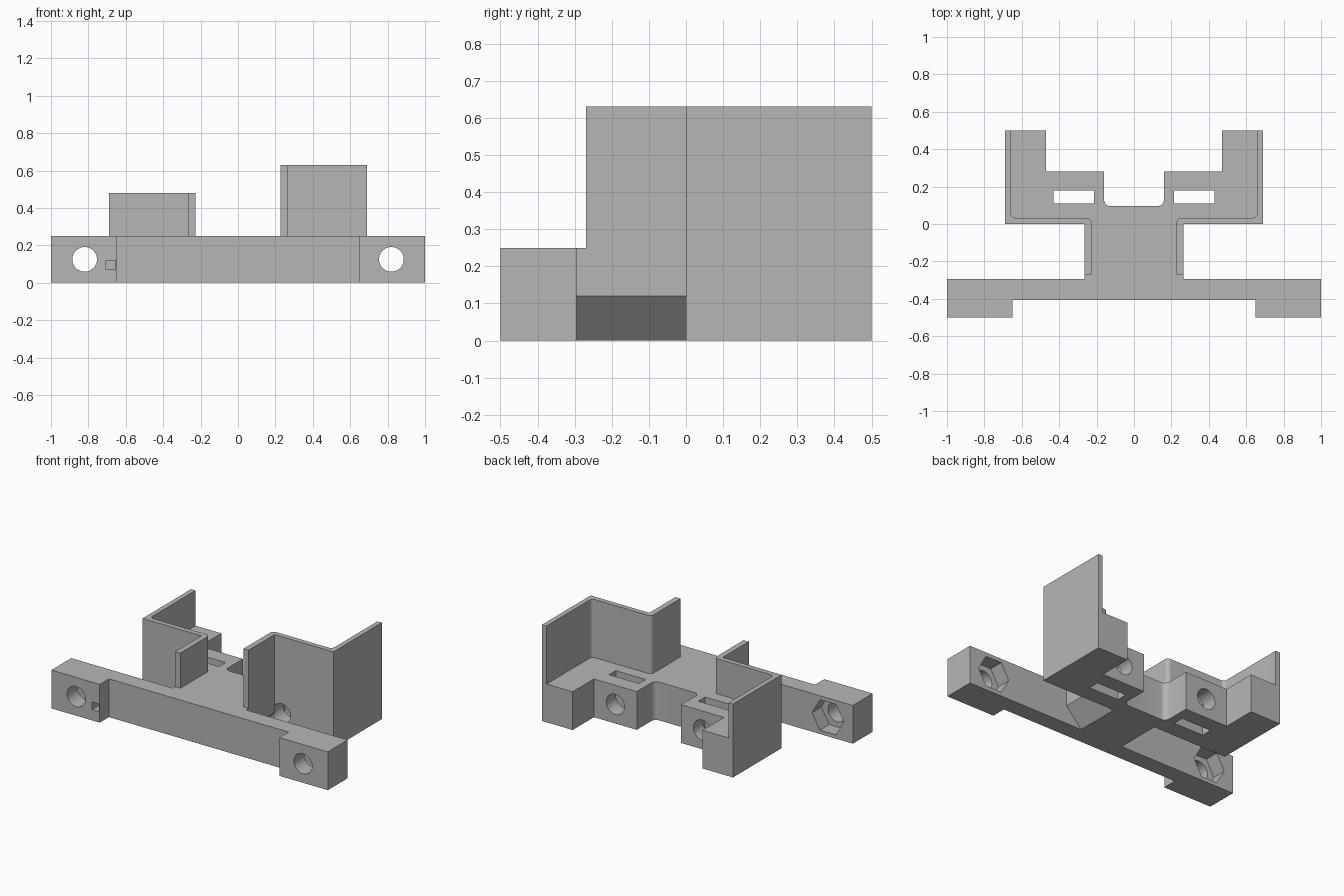
import bpy, bmesh, math
from mathutils import Vector, Matrix

cube = bpy.data.objects.get("Cube")
if cube:
    bpy.data.objects.remove(cube, do_unlink=True)

GREY = (0.47, 0.47, 0.47, 1)
grey = bpy.data.materials.new("plain_grey")
grey.use_nodes = True
grey.diffuse_color = GREY
grey.node_tree.nodes["Principled BSDF"].inputs["Base Color"].default_value = GREY

DECK = 0.25        # height of the base parts
MID = DECK / 2     # height of the screw holes


def finish(name, bm):
    bmesh.ops.recalc_face_normals(bm, faces=bm.faces[:])
    mesh = bpy.data.meshes.new(name)
    bm.to_mesh(mesh)
    bm.free()
    mesh.materials.append(grey)
    obj = bpy.data.objects.new(name, mesh)
    bpy.context.collection.objects.link(obj)
    return obj


def prism(name, outline, start, end, axis="z", rounded=(), radius=0.03):
    """Extrude an outline along z (x, y points) or y (x, z points)."""
    def place(a, b):
        return Vector((a, b, start)) if axis == "z" else Vector((a, start, b))
    step = Vector((0, 0, end - start)) if axis == "z" else Vector((0, end - start, 0))
    bm = bmesh.new()
    face = bm.faces.new([bm.verts.new(place(*p)) for p in outline])
    new = bmesh.ops.extrude_face_region(bm, geom=[face])["geom"]
    bmesh.ops.translate(bm, vec=step, verts=[v for v in new if isinstance(v, bmesh.types.BMVert)])
    corners = []
    for edge in bm.edges:
        a, b = edge.verts[0].co, edge.verts[1].co
        if abs((a - b).normalized().dot(step.normalized())) > 0.99:
            if any((a.xy - Vector(p)).length < 0.001 for p in rounded):
                corners.append(edge)
    if corners:
        bmesh.ops.bevel(bm, geom=corners, offset=radius, segments=6,
                        profile=0.5, affect="EDGES")
    return finish(name, bm)


def box(name, x0, x1, y0, y1, z0, z1):
    return prism(name, [(x0, y0), (x1, y0), (x1, y1), (x0, y1)], z0, z1)


def bore(name, x, radius, y0, y1, sides=40):
    ring = [(x + radius * math.cos(math.tau * i / sides),
             MID + radius * math.sin(math.tau * i / sides)) for i in range(sides)]
    return prism(name, ring, y0, y1, axis="y")


def cut(target, cutters):
    for cutter in cutters:
        cutter.hide_render = True
        mod = target.modifiers.new("cut", "BOOLEAN")
        mod.operation = "DIFFERENCE"
        mod.solver = "EXACT"
        mod.object = cutter
    bpy.context.view_layer.update()
    graph = bpy.context.evaluated_depsgraph_get()
    mesh = bpy.data.meshes.new_from_object(target.evaluated_get(graph))
    target.modifiers.clear()
    target.data = mesh
    for cutter in cutters:
        bpy.data.objects.remove(cutter, do_unlink=True)


def both_sides(half):
    """Close a right-hand outline with its mirror image."""
    return half + [(-x, y) for x, y in reversed(half)]


# Front bar with thick ends, screw holes, nut pockets and a small square pocket
front_bar = prism("front_bar", both_sides(
    [(0.65, -0.405), (0.65, -0.5), (1, -0.5), (1, -0.295)]), 0, DECK)
cutters = [box("square_pocket", -0.705, -0.655, -0.55, -0.42, 0.07, 0.12)]
for side in (-1, 1):
    cutters.append(bore("screw_hole", side * 0.82, 0.066, -0.6, -0.2))
    cutters.append(bore("nut_pocket", side * 0.82, 0.115, -0.39, -0.2, sides=6))
cut(front_bar, cutters)

# Neck with its lower corners sloped inward
neck = prism("neck", both_sides([(0.155, 0), (0.265, 0.12), (0.265, DECK)]),
             -0.295, 0, axis="y")

# Rear plate with a rounded notch, two arms, nut slots and screw holes
rear_plate = prism("rear_plate", both_sides(
    [(0.69, 0), (0.69, 0.5), (0.47, 0.5), (0.47, 0.28), (0.16, 0.28), (0.16, 0.095)]),
    0, DECK, rounded=[(0.16, 0.095), (-0.16, 0.095)], radius=0.035)
cutters = []
for side in (-1, 1):
    x0, x1 = sorted((side * 0.215, side * 0.43))
    cutters.append(box("nut_slot", x0, x1, 0.11, 0.18, -0.1, DECK + 0.1))
    cutters.append(bore("rear_hole", side * 0.315, 0.066, -0.1, 0.4))
cut(rear_plate, cutters)

# Thin stepped walls on the deck, one taller than the other
wall = [(0.228, -0.27), (0.265, -0.27), (0.265, 0), (0.69, 0), (0.69, 0.5),
        (0.658, 0.5), (0.658, 0.033), (0.228, 0.033)]
parts = [front_bar, neck, rear_plate]
for name, side, top in (("left_wall", 1, 0.63), ("right_wall", -1, 0.48)):
    outline = [(side * x, y) for x, y in wall]
    parts.append(prism(name, outline, DECK, top, rounded=outline[-2:], radius=0.025))

# Smooth the round parts, keep the edges sharp
bpy.ops.object.select_all(action="DESELECT")
for part in parts:
    part.select_set(True)
bpy.context.view_layer.objects.active = front_bar
bpy.ops.object.shade_smooth_by_angle(angle=math.radians(30))
